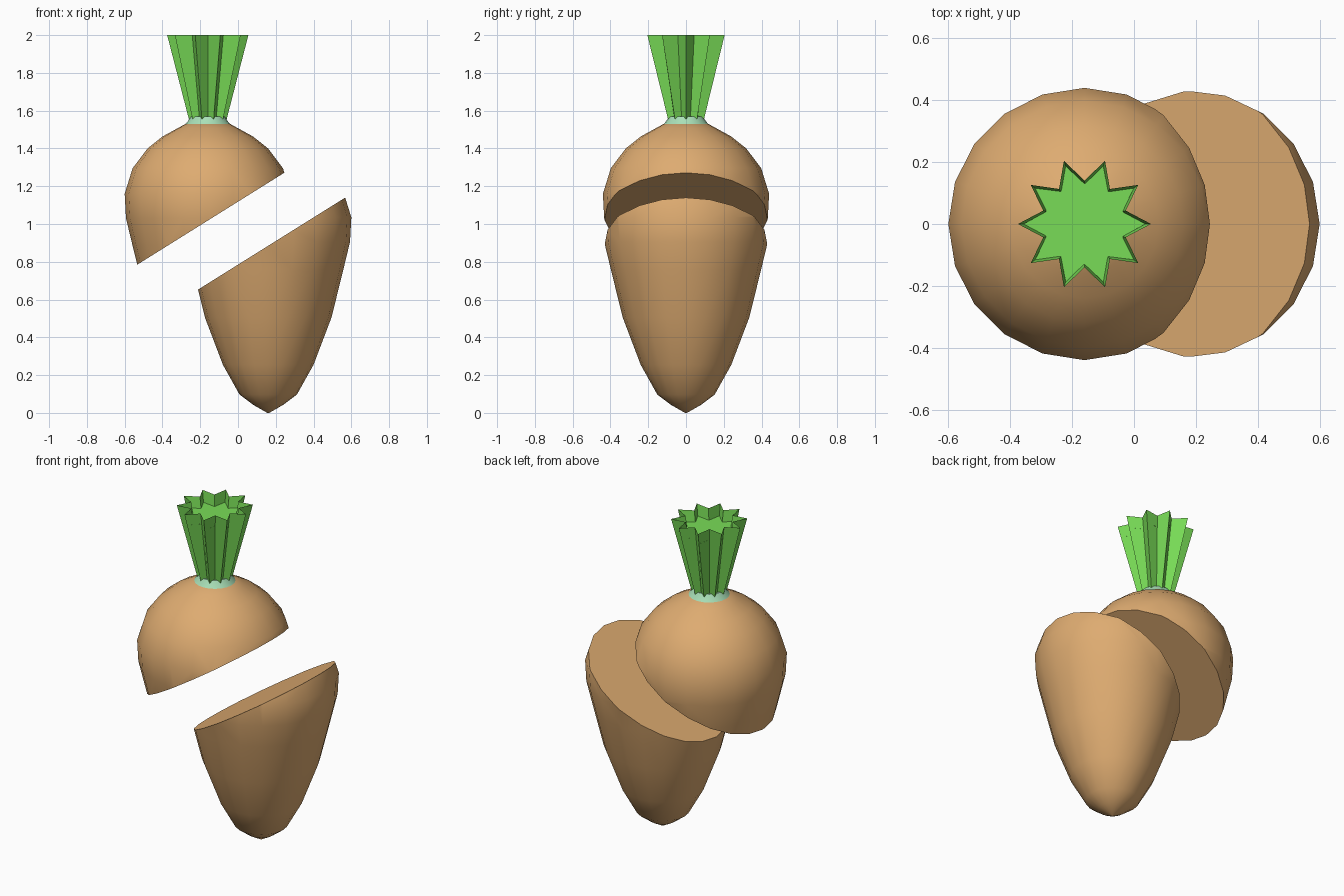
import bpy, bmesh, math
from mathutils import Vector

old = bpy.data.objects.get("Cube")
if old:
    bpy.data.objects.remove(old, do_unlink=True)


def material(name, rgb):
    m = bpy.data.materials.new(name)
    m.use_nodes = True
    m.diffuse_color = (*rgb, 1)
    m.node_tree.nodes["Principled BSDF"].inputs["Base Color"].default_value = (*rgb, 1)
    return m


tan = material("tan flesh", (0.73, 0.41, 0.165))
green = material("leaf green", (0.19, 0.72, 0.095))
pale = material("pale green", (0.40, 0.75, 0.48))


def circle(r, z, n=20):
    return [(r * math.cos(math.tau * i / n), r * math.sin(math.tau * i / n), z) for i in range(n)]


def star(outer, inner, z, points=10):
    n = points * 2
    return [((inner if i % 2 else outer) * math.cos(math.tau * i / n),
             (inner if i % 2 else outer) * math.sin(math.tau * i / n), z) for i in range(n)]


def loft(rings, cap_bottom=False, cap_top=False):
    """Bridge rings of equal length, listed from bottom to top."""
    bm = bmesh.new()
    loops = [[bm.verts.new(p) for p in ring] for ring in rings]
    for a, b in zip(loops, loops[1:]):
        n = len(a)
        for i in range(n):
            j = (i + 1) % n
            bm.faces.new((a[i], a[j], b[j], b[i]))
    if cap_bottom:
        bm.faces.new(loops[0][::-1])
    if cap_top:
        bm.faces.new(loops[-1])
    return bm


def finish(bm, name, mat, location, angle=40):
    mesh = bpy.data.meshes.new(name)
    bm.to_mesh(mesh)
    bm.free()
    mesh.materials.append(mat)
    ob = bpy.data.objects.new(name, mesh)
    ob.location = location
    bpy.context.collection.objects.link(ob)
    bpy.ops.object.select_all(action="DESELECT")
    ob.select_set(True)
    bpy.context.view_layer.objects.active = ob
    bpy.ops.object.shade_smooth_by_angle(angle=math.radians(angle))
    return ob


# Root outline (radius, height), tip to crown
profile = [(0.005, 0.125), (0.08, 0.168), (0.152, 0.222), (0.24, 0.38), (0.335, 0.63),
           (0.398, 0.885), (0.433, 1.03), (0.44, 1.16), (0.398, 1.295), (0.319, 1.40),
           (0.24, 1.463), (0.16, 1.507), (0.10, 1.54)]


def root_half(name, x, z, cut_height, keep_top):
    """One half of the root, sliced by a slanted plane."""
    bm = loft([circle(r, h) for r, h in profile], True, True)
    normal = Vector((-0.53, 0, 0.848))
    cut = bmesh.ops.bisect_plane(bm, geom=bm.verts[:] + bm.edges[:] + bm.faces[:],
                                 plane_co=(0, 0, cut_height), plane_no=normal,
                                 clear_inner=keep_top, clear_outer=not keep_top)
    rim = [e for e in cut["geom_cut"] if isinstance(e, bmesh.types.BMEdge)]
    bmesh.ops.edgeloop_fill(bm, edges=rim)
    bmesh.ops.recalc_face_normals(bm, faces=bm.faces[:])
    return finish(bm, name, tan, (x, 0, z))


root_half("upper_root", -0.16, 0, 1.018, True)
root_half("lower_root", 0.16, -0.125, 1.01, False)

# Pale collar between crown and stem
collar = [(0.12, 1.527), (0.105, 1.545), (0.09, 1.57)]
finish(loft([circle(r, h) for r, h in collar], cap_top=True), "collar", pale, (-0.16, 0, 0))

# Fluted stem: open flaring wall with a recessed star-shaped top
low, high, cap = 1.555, 2.0, 1.93
t = (cap - low) / (high - low)
outer, inner = 0.10 + 0.115 * t, 0.075 + 0.065 * t
finish(loft([star(0.10, 0.075, low), star(0.215, 0.14, high)]),
       "stem_wall", green, (-0.16, 0, 0), 30)
finish(loft([star(outer, inner, cap)], cap_top=True), "stem_top", green, (-0.16, 0, 0), 30)
